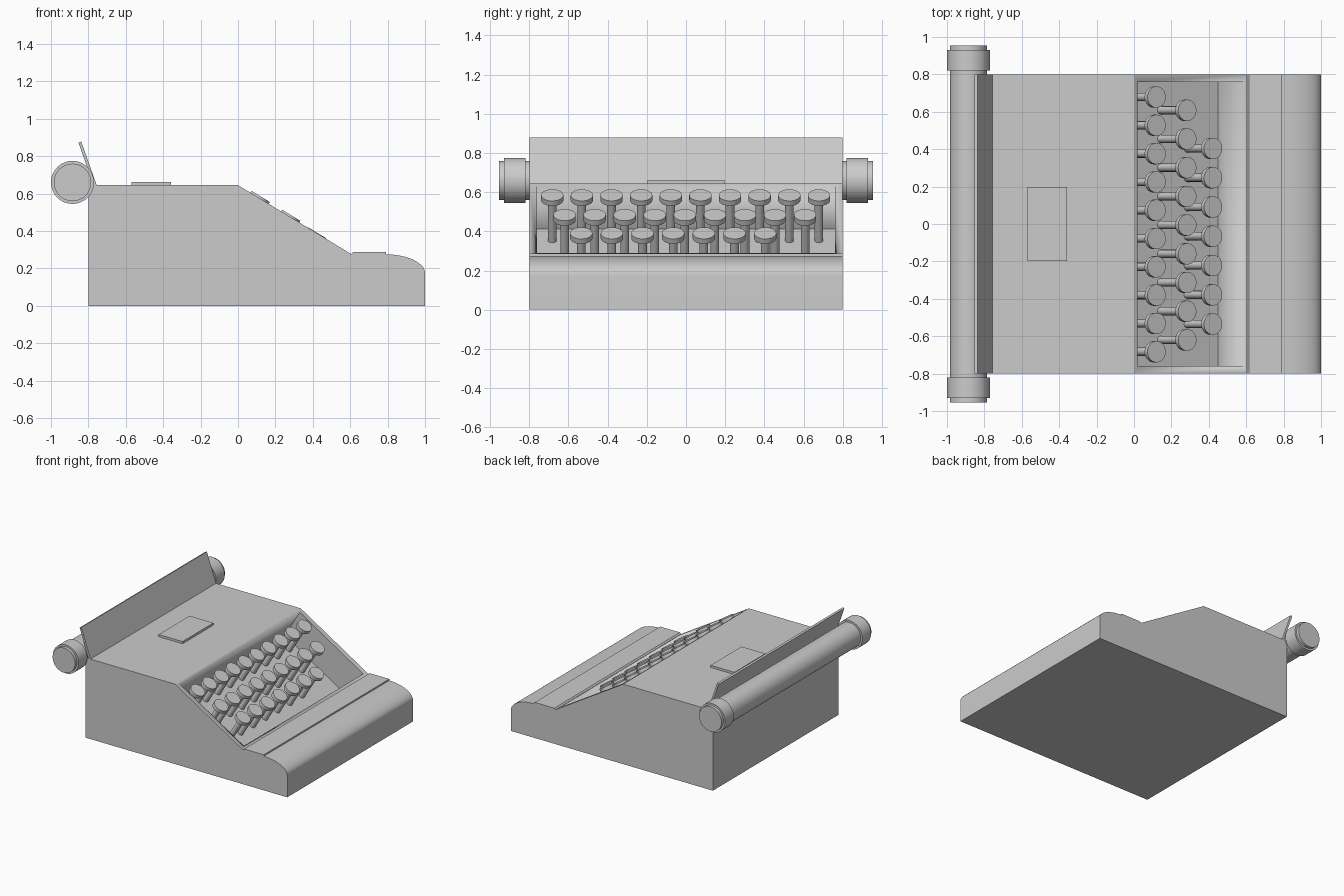
import bpy, bmesh, math
from mathutils import Matrix, Vector

if "Cube" in bpy.data.objects:
    bpy.data.objects.remove(bpy.data.objects["Cube"])

HALF = 0.8                                   # half width of the body along y
SLOPE = math.atan2(0.365, 0.6)               # tilt of the keyboard panel
TILT = Matrix.Rotation(SLOPE, 4, 'Y')
NORMAL = TILT @ Vector((0, 0, 1))


def finish(name, bm, smooth=True):
    bmesh.ops.recalc_face_normals(bm, faces=bm.faces)
    mesh = bpy.data.meshes.new(name)
    bm.to_mesh(mesh)
    bm.free()
    ob = bpy.data.objects.new(name, mesh)
    bpy.context.collection.objects.link(ob)
    bpy.ops.object.select_all(action='DESELECT')
    ob.select_set(True)
    bpy.context.view_layer.objects.active = ob
    if smooth:
        bpy.ops.object.shade_smooth_by_angle(angle=math.radians(30))
    return ob


def extrude_profile(name, points, half):
    """Extrude an x,z outline symmetrically along y."""
    bm = bmesh.new()
    face = bm.faces.new([bm.verts.new((x, -half, z)) for x, z in points])
    out = bmesh.ops.extrude_face_region(bm, geom=[face])
    verts = [v for v in out['geom'] if isinstance(v, bmesh.types.BMVert)]
    bmesh.ops.translate(bm, verts=verts, vec=(0, 2 * half, 0))
    return finish(name, bm)


def cylinder(bm, radius, depth, matrix, segments=32):
    bmesh.ops.create_cone(bm, cap_ends=True, segments=segments, radius1=radius,
                          radius2=radius, depth=depth, matrix=matrix)


# Body with rounded front lip
lip = [(0.79 + 0.21 * math.sin(a), 0.175 + 0.1 * math.cos(a))
       for a in (math.pi / 2 * i / 16 for i in range(17))]
outline = [(-0.8, 0), (-0.8, 0.645), (0, 0.645), (0.605, 0.277),
           (0.615, 0.287), (0.79, 0.287)] + lip + [(1, 0)]
body = extrude_profile("body", outline, HALF)

# Key well, cut square to the sloping panel
top, low = Vector((0.02, 0, 0.633)), Vector((0.585, 0, 0.289))
corners = [top + NORMAL * 0.1, low + NORMAL * 0.1, low - NORMAL * 0.26, top - NORMAL * 0.26]
cutter = extrude_profile("key_well_cutter", [(c.x, c.z) for c in corners], 0.76)
cutter.hide_render = True
cutter.hide_set(True)
cut = body.modifiers.new("key_well", 'BOOLEAN')
cut.operation = 'DIFFERENCE'
cut.solver = 'EXACT'
cut.object = cutter
bpy.context.view_layer.objects.active = body
bpy.ops.object.modifier_apply(modifier=cut.name)
bpy.data.objects.remove(cutter)

# One key: round cap on a long stem, origin at the centre of the cap top
bm = bmesh.new()
cylinder(bm, 0.057, 0.03, Matrix.Translation((0, 0, -0.015)))
cylinder(bm, 0.022, 0.26, Matrix.Translation((0, 0, -0.15)), 16)
key = finish("key", bm)
key_mesh = key.data
bpy.data.objects.remove(key)

# Three staggered rows: x, z, first y, spacing, count
rows = [("upper", 0.121, 0.585, -0.683, 0.1513, 10),
        ("middle", 0.285, 0.484, -0.62, 0.1535, 9),
        ("lower", 0.423, 0.391, -0.535, 0.1565, 7)]
for name, x, z, y0, step, count in rows:
    for i in range(count):
        ob = bpy.data.objects.new(f"{name}_key_{i + 1}", key_mesh)
        ob.matrix_world = Matrix.Translation((x, y0 + i * step, z)) @ TILT
        bpy.context.collection.objects.link(ob)

# Roller and its two end knobs
AXIS = Matrix.Rotation(math.pi / 2, 4, 'X')
bm = bmesh.new()
cylinder(bm, 0.1, 1.91, Matrix.Translation((-0.885, 0, 0.66)) @ AXIS, 48)
finish("roller", bm)
for side, label in ((-1, "front"), (1, "back")):
    bm = bmesh.new()
    cylinder(bm, 0.115, 0.11, Matrix.Translation((-0.885, side * 0.875, 0.66)) @ AXIS, 48)
    finish(f"{label}_roller_knob", bm)

# Leaning paper rest and raised top plate
extrude_profile("paper_rest", [(-0.755, 0.643), (-0.77, 0.637), (-0.853, 0.873), (-0.838, 0.878)], HALF)
extrude_profile("top_plate", [(-0.57, 0.64), (-0.357, 0.64), (-0.357, 0.663), (-0.57, 0.663)], 0.197)
